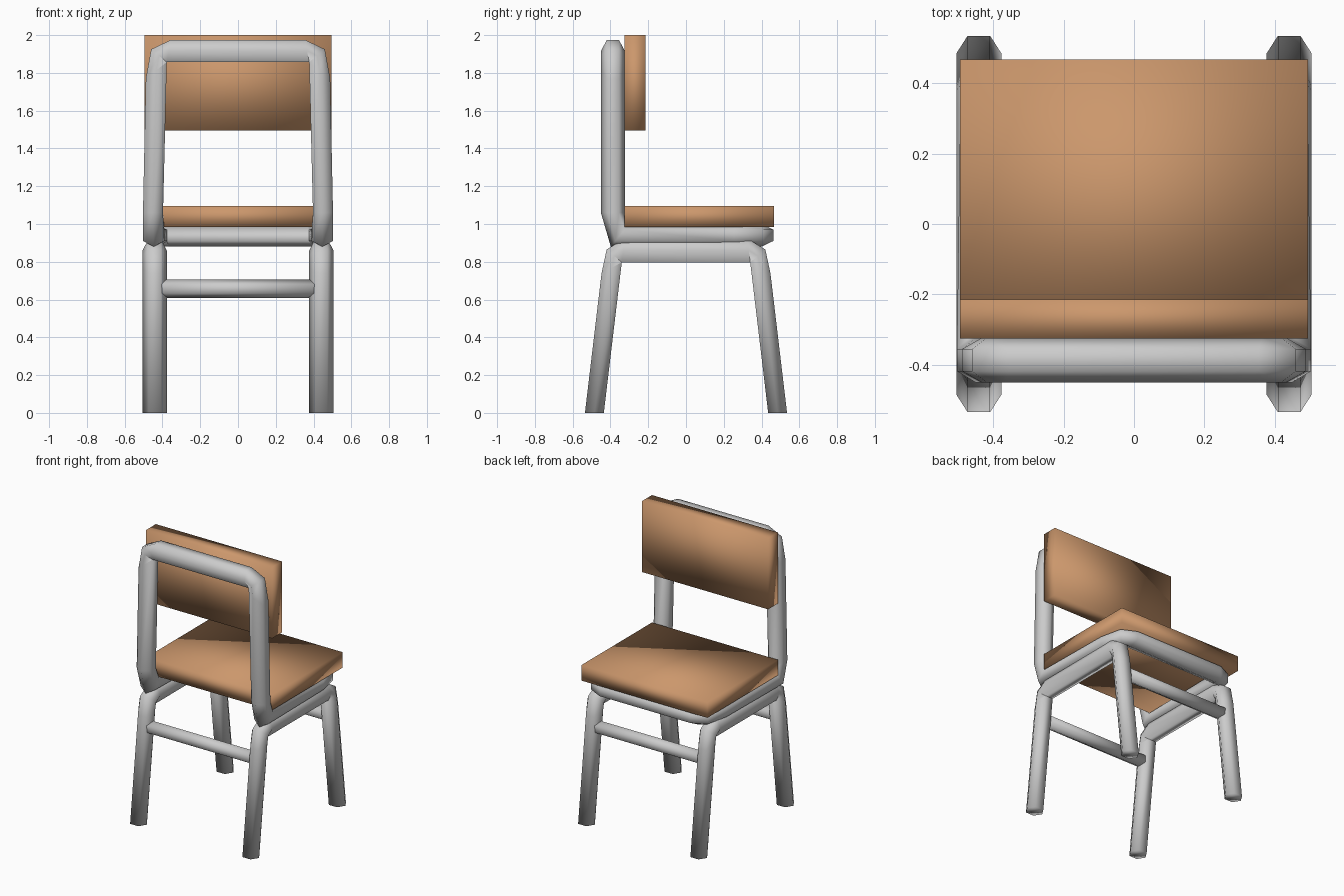
import bpy, bmesh
from math import pi
from mathutils import Vector, Matrix

if "Cube" in bpy.data.objects:
    bpy.data.objects.remove(bpy.data.objects["Cube"])

wood = bpy.data.materials.new("wood")
wood.diffuse_color = (0.60, 0.31, 0.15, 1)
wood.use_nodes = True
wood.node_tree.nodes["Principled BSDF"].inputs["Base Color"].default_value = wood.diffuse_color


def finish(name, bm, mat=None):
    bmesh.ops.recalc_face_normals(bm, faces=bm.faces)
    for f in bm.faces:
        f.smooth = True
    me = bpy.data.meshes.new(name)
    bm.to_mesh(me)
    bm.free()
    ob = bpy.data.objects.new(name, me)
    bpy.context.collection.objects.link(ob)
    if mat:
        me.materials.append(mat)
    return ob


def hex_tube(name, rings, closed=False):
    """Six-sided tube; each ring = outer edge, inner edge, half-width vector."""
    bm = bmesh.new()
    loops = []
    for o, i, w in rings:
        o, i, w = Vector(o), Vector(i), Vector(w)
        m = (o + i) / 2
        pts = (o + w / 2, m + w, i + w / 2, i - w / 2, m - w, o - w / 2)
        loops.append([bm.verts.new(p) for p in pts])
    n = len(loops)
    for k in range(n if closed else n - 1):
        a, b = loops[k], loops[(k + 1) % n]
        for j in range(6):
            bm.faces.new((a[j], a[(j + 1) % 6], b[(j + 1) % 6], b[j]))
    if not closed:
        bm.faces.new(loops[0])
        bm.faces.new(loops[-1])
    return finish(name, bm)


def slab(name, lo, hi):
    lo, hi = Vector(lo), Vector(hi)
    bm = bmesh.new()
    bmesh.ops.create_cube(bm, size=1, matrix=Matrix.Translation((lo + hi) / 2)
                          @ Matrix.Diagonal((*(hi - lo), 1)))
    return finish(name, bm, wood)


def flip(p, axis):
    return tuple(-c if k == axis else c for k, c in enumerate(p))


def mirrored(half, axis):
    """Append the mirror image of a half path; the width vector is kept."""
    return half + [(flip(o, axis), flip(i, axis), w) for o, i, w in reversed(half)]


# Leg frames: an inverted U on each side
leg_profile = [((-0.535, 0), (-0.435, 0)),
               ((-0.447, 0.74), (-0.34, 0.797)),
               ((-0.42, 0.865), (-0.34, 0.797)),
               ((-0.325, 0.923), (-0.34, 0.797))]
for side, x in (("left", -0.441), ("right", 0.441)):
    half = [((x, *o), (x, *i), (0.064, 0, 0)) for o, i in leg_profile]
    hex_tube(side + "_leg_frame", mirrored(half, 1))

# Back and seat frame: one closed bent tube
yb, zr = -0.387, 0.94
back_w, rail_w = (0, -0.0635, 0), (0, 0, -0.06)
half = [((ox, yb, oz), (ix, yb, iz), back_w) for ox, oz, ix, iz in (
    (0.355, 1.975, 0.377, 1.857), (0.46, 1.925, 0.377, 1.857),
    (0.488, 1.77, 0.377, 1.857), (0.503, 1.06, 0.397, 1.06))]
half.append(((0.503, -0.35, zr), (0.39, -0.35, zr), (0, -0.048, -0.06)))
half += [((ox, oy, zr), (0.377, 0.34, zr), rail_w) for ox, oy in (
    (0.495, 0.255), (0.46, 0.41), (0.355, 0.462))]
hex_tube("back_and_seat_frame", mirrored(half, 0), closed=True)

# Stretchers between the legs
for name, y in (("front_stretcher", -0.406), ("rear_stretcher", 0.406)):
    bm = bmesh.new()
    bmesh.ops.create_cone(bm, cap_ends=True, segments=6, radius1=0.048, radius2=0.048, depth=0.84,
                          matrix=Matrix.Translation((0, y, 0.657))
                          @ Matrix.Rotation(pi / 2, 4, 'Y') @ Matrix.Rotation(pi / 6, 4, 'Z'))
    finish(name, bm)

# Wooden seat and backrest
slab("seat", (-0.495, -0.325, 0.985), (0.495, 0.467, 1.095))
slab("backrest", (-0.495, -0.325, 1.495), (0.495, -0.215, 2.0))
